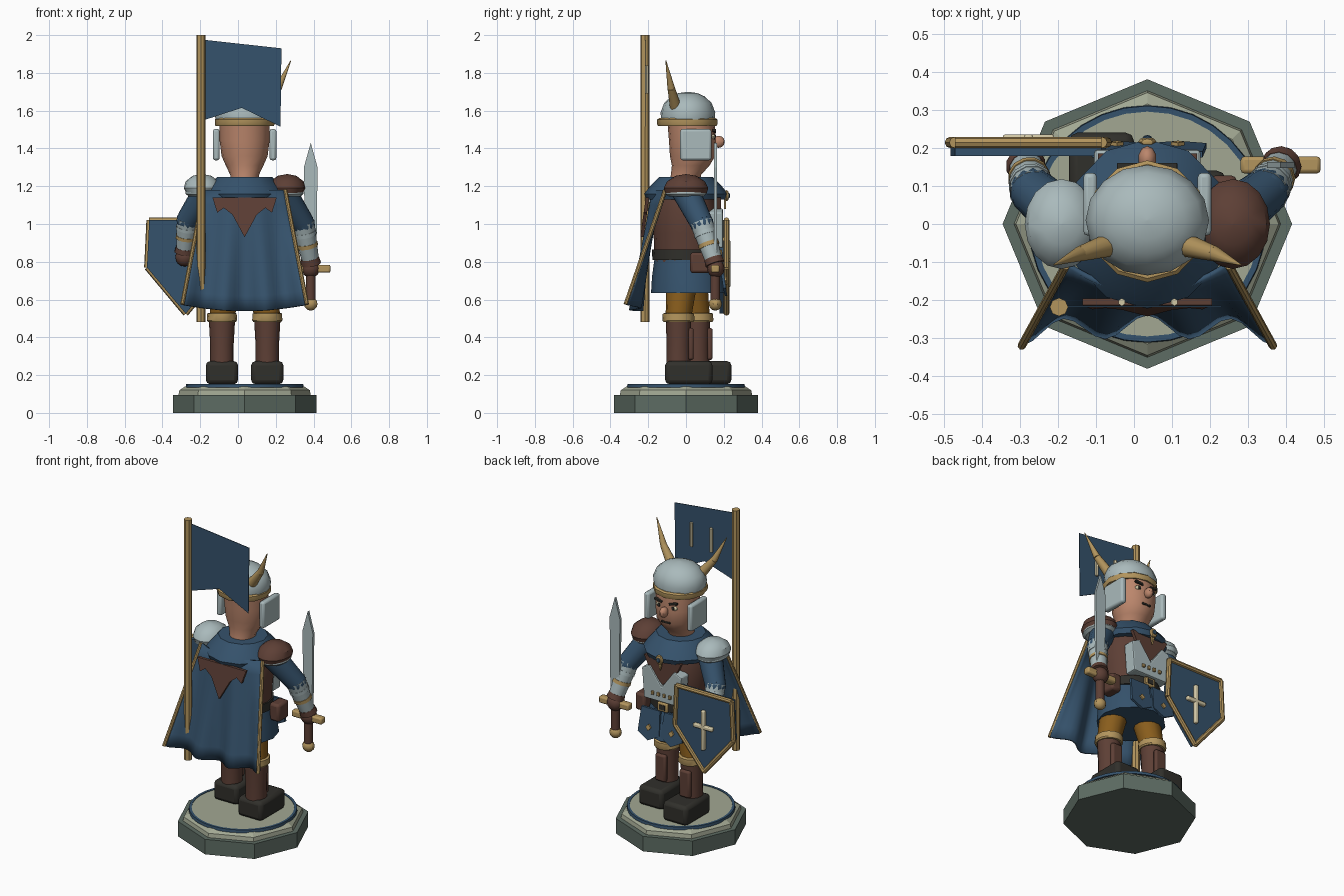
import bpy, bmesh, math
from mathutils import Vector, Matrix

if "Cube" in bpy.data.objects:
    bpy.data.objects.remove(bpy.data.objects["Cube"])
CX = 0.035  # body centre line


def material(name, r, g, b):
    m = bpy.data.materials.new(name)
    m.use_nodes = True
    m.diffuse_color = (r, g, b, 1)
    node = next(n for n in m.node_tree.nodes if n.type == "BSDF_PRINCIPLED")
    node.inputs["Base Color"].default_value = (r, g, b, 1)
    return m


blue = material("blue cloth", 0.036, 0.085, 0.15)
steel = material("pale steel", 0.40, 0.49, 0.50)
gold = material("gold", 0.45, 0.30, 0.11)
leather = material("brown leather", 0.11, 0.05, 0.036)
dark = material("dark leather", 0.03, 0.029, 0.024)
skin = material("skin", 0.50, 0.24, 0.15)
ochre = material("ochre trousers", 0.25, 0.11, 0.012)
stone = material("dark stone", 0.11, 0.15, 0.125)
pale_stone = material("light stone", 0.36, 0.39, 0.29)
ivory = material("ivory", 0.65, 0.58, 0.38)


def finish(name, bm, mat, bevel=0.0, smooth=True):
    bmesh.ops.recalc_face_normals(bm, faces=bm.faces)
    mesh = bpy.data.meshes.new(name)
    bm.to_mesh(mesh)
    bm.free()
    mesh.materials.append(mat)
    ob = bpy.data.objects.new(name, mesh)
    bpy.context.collection.objects.link(ob)
    if bevel:
        mod = ob.modifiers.new("bevel", "BEVEL")
        mod.width, mod.segments = bevel, 2
    if smooth:
        bpy.ops.object.select_all(action="DESELECT")
        bpy.context.view_layer.objects.active = ob
        ob.select_set(True)
        bpy.ops.object.shade_smooth_by_angle(angle=math.radians(35))
    return ob


def loft(name, mat, rings, x=CX, y=0.0, sides=16, smooth=True):
    """Stack of elliptical rings (z, rx, ry, optional y shift)."""
    bm = bmesh.new()
    rows = []
    for z, rx, ry, *dy in rings:
        shift = dy[0] if dy else 0
        rows.append([bm.verts.new((x + rx * math.cos(math.tau * i / sides),
                                   y + shift + ry * math.sin(math.tau * i / sides), z))
                     for i in range(sides)])
    for a, b in zip(rows, rows[1:]):
        for i in range(sides):
            j = (i + 1) % sides
            bm.faces.new((a[i], a[j], b[j], b[i]))
    bm.faces.new(rows[0])
    bm.faces.new(rows[-1])
    return finish(name, bm, mat, smooth=smooth)


def tube(name, mat, a, b, r1, r2=None, sides=12):
    a, b = Vector(a), Vector(b)
    d = b - a
    bm = bmesh.new()
    m = Matrix.Translation((a + b) / 2) @ d.to_track_quat("Z", "Y").to_matrix().to_4x4()
    bmesh.ops.create_cone(bm, cap_ends=True, segments=sides, radius1=r1,
                          radius2=r1 if r2 is None else r2, depth=d.length, matrix=m)
    return finish(name, bm, mat)


def box(name, mat, centre, size, bevel=0.0, turn=0.0):
    bm = bmesh.new()
    m = Matrix.Translation(centre) @ Matrix.Rotation(turn, 4, "Y") @ Matrix.Diagonal((*size, 1))
    bmesh.ops.create_cube(bm, size=1, matrix=m)
    return finish(name, bm, mat, bevel)


def ball(name, mat, centre, radii, segs=14):
    bm = bmesh.new()
    m = Matrix.Translation(centre) @ Matrix.Diagonal((*radii, 1))
    bmesh.ops.create_uvsphere(bm, u_segments=segs, v_segments=segs // 2 + 1, radius=1, matrix=m)
    return finish(name, bm, mat)


def prism(name, mat, outline, y0, y1, x=0.0, shear=0.0, bevel=0.0):
    """Outline in x and z, extruded along y."""
    bm = bmesh.new()
    top = outline[0][1]
    rows = [[bm.verts.new((x + px, y + shear * (top - pz), pz)) for px, pz in outline]
            for y in (y0, y1)]
    for row in rows:
        bm.faces.new(row)
    n = len(outline)
    for i in range(n):
        j = (i + 1) % n
        bm.faces.new((rows[0][i], rows[0][j], rows[1][j], rows[1][i]))
    return finish(name, bm, mat, bevel, smooth=False)


# Plinth
loft("plinth_base", stone, [(0, .38, .38), (.095, .38, .38)], sides=8, smooth=False)
loft("plinth_step", pale_stone, [(.095, .35, .35), (.12, .345, .345), (.14, .315, .315)],
     sides=8, smooth=False)
loft("plinth_disc", pale_stone, [(.13, .3, .3), (.15, .3, .3)], sides=32)
loft("plinth_ring", blue, [(.135, .30, .30), (.135, .312, .312), (.153, .31, .31),
                           (.153, .295, .295), (.135, .295, .295)], sides=32)

# Legs, one stepping forward
for side, s, y in (("left", 1, -.04), ("right", -1, .06)):
    x = CX + s * .12
    box(side + "_boot", dark, (x, y + .055, .213), (.17, .25, .122), .022)
    loft(side + "_boot_shaft", leather, [(.26, .062, .064), (.36, .062, .062), (.5, .07, .068)],
         x, y)
    box(side + "_shin_guard", leather, (x, y + .066, .365), (.075, .03, .17), .012)
    loft(side + "_boot_cuff", gold, [(.482, .074, .08), (.49, .08, .085), (.525, .078, .083),
                                     (.53, .07, .07)], x, y)
    tube(side + "_trouser", ochre, (x, y, .51), (CX + s * .09, y * .5, .72), .068, .085)

# Torso and skirt
loft("skirt", blue, [(.635, .2, .2, .015), (.72, .19, .19, .01), (.83, .165, .165)], sides=12)
loft("torso", leather, [(.8, .165, .165), (.95, .175, .172), (1.08, .19, .17), (1.15, .17, .15)])
loft("belt", dark, [(.81, .176, .178), (.865, .178, .18)])
box("belt_buckle", gold, (CX, .18, .838), (.07, .02, .055), .006)
box("buckle_plate", dark, (CX, .188, .838), (.04, .01, .03))
box("belt_pouch", leather, (CX + .2, .075, .795), (.07, .105, .11), .015)
for s in (-1, 1):
    prism("skirt_panel", blue, [(-.065, .81), (.065, .81), (.075, .66), (0, .62), (-.075, .66)],
          .175, .19, CX + s * .08, .15)
    prism("skirt_diamond", gold, [(0, .72), (.018, .7), (0, .68), (-.018, .7)],
          .204, .213, CX + s * .08, .15)
prism("breastplate", steel, [(-.125, .872), (.125, .872), (.14, 1.06), (.085, 1.085),
                             (0, .97), (-.085, 1.085), (-.14, 1.06)], .12, .195, CX, bevel=.008)
for i in range(4):
    box("plate_stud", gold, (CX - .06 + i * .04, .198, .92), (.018, .014, .022), .003)

# Mantle and brooch
loft("mantle", blue, [(1.13, .2, .21), (1.16, .215, .222), (1.2, .19, .19), (1.25, .145, .14)],
     sides=12)
prism("front_bib", leather, [(-.13, 1.14), (.13, 1.14), (.09, 1.06), (0, .98), (-.09, 1.06)],
      .165, .185, CX)
ball("brooch", gold, (CX, .215, 1.15), (.026, .014, .03), 8)
ball("brooch_gem", blue, (CX, .226, 1.15), (.013, .008, .015), 8)
prism("brooch_drop", gold, [(-.012, 1.13), (.012, 1.13), (0, 1.08)], .2, .212, CX)


# Cape with folds that deepen towards the hem
def cape_point(u, t):
    x = CX + u * (.215 + .115 * t)
    y = -.185 + .075 * u * u - t * (.085 + .095 * u * u) + .03 * t * math.cos(3 * math.pi * u)
    return Vector((x, y, 1.18 - t * (.64 - .035 * u * u)))


bm = bmesh.new()
cols, rows = 24, 8
grid = [[bm.verts.new(cape_point(i / cols * 2 - 1, j / rows)) for i in range(cols + 1)]
        for j in range(rows + 1)]
for a, b in zip(grid, grid[1:]):
    for i in range(cols):
        bm.faces.new((a[i], a[i + 1], b[i + 1], b[i]))
cape = finish("cape", bm, blue)
cape.modifiers.new("thickness", "SOLIDIFY").thickness = .014
for s in (-1, 1):
    for j in range(4):
        tube("cape_trim", gold, cape_point(s, j / 4), cape_point(s, (j + 1) / 4), .011, sides=8)
prism("back_leather", leather, [(-.17, 1.14), (.17, 1.14), (.145, 1.06), (.11, 1.085), (.065, 1.05),
                                (0, .93), (-.065, 1.05), (-.11, 1.085), (-.145, 1.06)],
      -.213, -.195, CX, -.14)

# Head and face
loft("head", skin, [(1.2, .075, .08, -.045), (1.26, .076, .08, -.035), (1.31, .1, .1, -.01),
                    (1.36, .122, .12, 0), (1.44, .132, .125, 0), (1.56, .132, .125, -.01)],
     CX, .035)
ball("nose", skin, (CX, .172, 1.435), (.024, .033, .032), 10)
box("mouth", dark, (CX, .15, 1.365), (.06, .016, .012), .003)
for s in (-1, 1):
    ball("eye_white", ivory, (CX + s * .052, .142, 1.462), (.022, .012, .014), 10)
    ball("pupil", dark, (CX + s * .05, .151, 1.462), (.011, .007, .012), 8)
    box("eyebrow", dark, (CX + s * .052, .15, 1.492), (.055, .02, .013), .003, s * -.2)

# Helmet
loft("helmet_dome", steel, [(1.54, .15, .14), (1.59, .162, .145), (1.64, .142, .126),
                            (1.675, .1, .09), (1.693, .055, .05), (1.7, .002, .002)], CX, .01)
loft("helmet_band", gold, [(1.52, .155, .155), (1.528, .158, .16), (1.552, .158, .16),
                           (1.56, .15, .15)], CX, .007, 12)
for s in (-1, 1):
    box("cheek_guard", steel, (CX + s * .15, .052, 1.42), (.036, .165, .165), .012)
    a, b = Vector((CX + s * .1, -.055, 1.62)), Vector((CX + s * .245, -.107, 1.866))
    bend = a.lerp(b, .45) + Vector((s * .012, 0, -.012))
    tube("horn_base", gold, a, bend, .031, .02)
    tube("horn_tip", gold, bend, b, .02, .002)

# Shoulders, arms and gloves
arms = (("left", 1, leather, (.345, .085, 1.0), (.385, .15, .8)),
        ("right", -1, steel, (-.265, .085, 1.02), (-.283, .15, .86)))
for side, s, plate, elbow, wrist in arms:
    x = CX + s * .225
    loft(side + "_pauldron_rim", steel, [(1.145, .07, .09), (1.16, .088, .11), (1.195, .085, .1)], x)
    loft(side + "_pauldron", plate, [(1.165, .085, .11), (1.19, .097, .118), (1.225, .088, .1),
                                     (1.255, .05, .055), (1.264, .003, .003)], x)
    e, w = Vector(elbow), Vector(wrist)
    tube(side + "_sleeve", blue, (CX + s * .2, 0, 1.17), e, .075, .062)
    ball(side + "_elbow", blue, e, (.062, .062, .062))
    tube(side + "_bracer", steel, e.lerp(w, -.05), w, .062, .045)
    for f in (.2, .5):
        c = e.lerp(w, f)
        tube(side + "_bracer_band", gold if f > .3 else steel, c, e.lerp(w, f + .1),
             .062 - .012 * f, sides=12)
    tube(side + "_glove_cuff", leather, e.lerp(w, .9), w + (w - e) * .06, .048, .053)
    ball(side + "_glove", leather, w + Vector((0, .008, -.035)), (.05, .046, .05))

# Sword
SX, SY = .385, .155
prism("sword_blade", steel, [(-.03, .78), (.03, .78), (.036, 1.3), (0, 1.43), (-.036, 1.3)],
      SY - .008, SY + .008, SX)
box("sword_guard", gold, (SX, SY, .763), (.21, .045, .042), .01)
tube("sword_grip", leather, (SX, SY, .59), (SX, SY, .76), .026)
ball("sword_pommel", gold, (SX, SY, .577), (.038, .035, .036), 10)

# Shield with rim and cross
outline = [(-.47, 1.02), (-.085, 1.02), (-.073, .77), (-.277, .525), (-.482, .77)]
prism("shield_panel", blue, outline, .178, .215)
for (x0, z0), (x1, z1) in zip(outline, outline[1:] + outline[:1]):
    tube("shield_rim", gold, (x0, .214, z0), (x1, .214, z1), .015, sides=8)
box("cross_upright", ivory, (-.277, .222, .79), (.024, .026, .25), .006)
box("cross_arm", ivory, (-.277, .222, .81), (.135, .026, .024), .006)

# Banner
PX, PY = -.197, -.218
tube("banner_pole", gold, (PX, PY, .48), (PX, PY, 2), .024, sides=8)
prism("banner_flag", blue, [(-.18, 1.975), (.23, 1.93), (.225, 1.515), (.02, 1.615), (-.18, 1.55)],
      PY, PY + .004)
for x in (-.032, .106):
    tube("banner_bar", ivory, (x, PY + .013, 1.69), (x, PY + .013, 1.84), .01, sides=6)
